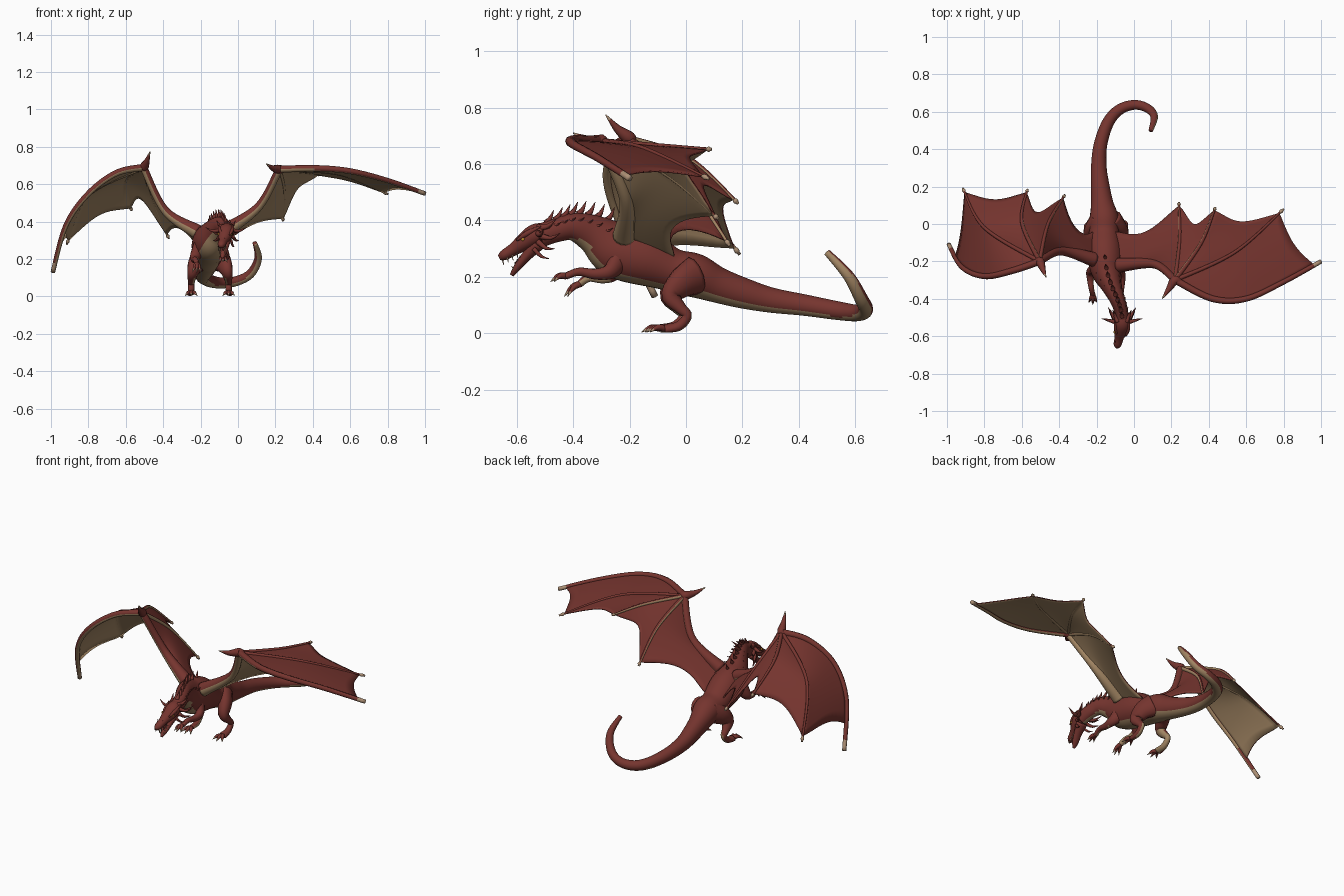
import bpy, bmesh, math
from mathutils import Vector

cube = bpy.data.objects.get("Cube")
if cube:
    bpy.data.objects.remove(cube)


def material(name, rgb):
    mat = bpy.data.materials.new(name)
    mat.use_nodes = True
    mat.diffuse_color = (*rgb, 1)
    mat.node_tree.nodes["Principled BSDF"].inputs["Base Color"].default_value = (*rgb, 1)
    return mat


RED = material("scale red", (.18, .035, .028))
BEIGE = material("belly beige", (.36, .235, .125))
HORN = material("claw horn", (.42, .28, .18))
DARK = material("mouth maroon", (.07, .012, .012))
EYE = material("eye amber", (.6, .3, .03))


def spline(points, count):
    """Smooth interpolation through points of any dimension."""
    out = []
    last = len(points) - 1
    for k in range(count):
        f = k / (count - 1) * last
        i = min(int(f), last - 1)
        u = f - i
        a, b, c, d = (points[min(max(i + o, 0), last)] for o in (-1, 0, 1, 2))
        out.append([q + .5 * u * (r - p + u * (2 * p - 5 * q + 4 * r - s + u * (3 * (q - r) + s - p)))
                    for p, q, r, s in zip(a, b, c, d)])
    return out


def finish(name, bm, mats):
    mesh = bpy.data.meshes.new(name)
    bm.to_mesh(mesh)
    bm.free()
    for mat in mats:
        mesh.materials.append(mat)
    for poly in mesh.polygons:
        poly.use_smooth = True
    obj = bpy.data.objects.new(name, mesh)
    bpy.context.scene.collection.objects.link(obj)
    return obj


def tube(name, points, mats=(RED,), rule=None, count=20, sides=10):
    """Oval tube along (x, y, z, half width[, half height]) points."""
    pts = [tuple(p) if len(p) == 5 else (*p, p[3]) for p in points]
    rings = spline(pts, count)
    pos = [Vector(r[:3]) for r in rings]
    bm = bmesh.new()
    loops, side = [], None
    for i, ring in enumerate(rings):
        t = (pos[min(i + 1, count - 1)] - pos[max(i - 1, 0)]).normalized()
        if side is None:
            side = t.cross(Vector((0, 0, 1)))
            if side.length < .1:
                side = Vector((1, 0, 0))
        side = (side - t * side.dot(t)).normalized()
        up = side.cross(t)
        w, h = max(ring[3], .001), max(ring[4], .001)
        angles = [math.tau * k / sides for k in range(sides)]
        loops.append([bm.verts.new(pos[i] + side * w * math.cos(a) + up * h * math.sin(a)) for a in angles])
    for i in range(count - 1):
        for k in range(sides):
            n = (k + 1) % sides
            face = bm.faces.new((loops[i][k], loops[i][n], loops[i + 1][n], loops[i + 1][k]))
            if rule:
                outward = face.calc_center_median() - (pos[i] + pos[i + 1]) / 2
                face.material_index = rule(outward.normalized(), (i + .5) / (count - 1))
    bm.faces.new(loops[0])
    tip = bm.faces.new(loops[-1])
    if rule:
        tip.material_index = rule(Vector((0, 0, 1)), 1)
    bmesh.ops.recalc_face_normals(bm, faces=bm.faces)
    return finish(name, bm, mats)


def spike(name, base, tip, r, mats=(RED,), sag=.15):
    a, b = Vector(base), Vector(tip)
    mid = (a + b) / 2 + Vector((0, 0, -sag * (b - a).length))
    return tube(name, [(*a, r), (*mid, r * .65), (*b, .001)], mats, None, 7, 6)


def clawed(start):
    return lambda n, f: int(f > start)


def underside(direction, limit, claw=2):
    """Beige where a face looks along the direction, horn past the claw fraction."""
    down = Vector(direction).normalized()
    return lambda n, f: 2 if f > claw else int(n.dot(down) > limit)


# Body, neck and tail
BODY = [(-.06, -.52, .345, .035, .042), (-.07, -.46, .365, .037, .042), (-.09, -.4, .377, .042, .05),
        (-.12, -.33, .352, .056, .07), (-.145, -.25, .3, .085, .1), (-.155, -.15, .268, .093, .1),
        (-.16, -.05, .225, .08, .077), (-.16, .03, .205, .078, .078), (-.17, .11, .172, .06, .064),
        (-.18, .2, .143, .05, .055), (-.188, .3, .118, .042, .045), (-.18, .42, .1, .036, .038),
        (-.14, .54, .08, .032, .033), (-.08, .61, .072, .029, .029), (0, .637, .085, .026, .026),
        (.07, .62, .125, .024, .024), (.108, .575, .205, .02, .02), (.09, .5, .287, .012, .012)]


def belly(n, f):
    low = Vector((0, -.35, -.93)) if f < .35 else Vector((0, 0, -1))
    curl = max(0, min(1, (f - .72) / .2))
    low = low.lerp(Vector((.8, -.3, -.45)), curl).normalized()
    return int(n.dot(low) > (.72 if f < .35 else .62) - .4 * curl)


tube("body_and_tail", BODY, (RED, BEIGE), belly, 100, 24)

# Spines along the neck and shoulders
for i, p in enumerate(spline(BODY[:6], 34)[3:31:3]):
    top = Vector((p[0], p[1], p[2] + p[4] * .9))
    spike(f"neck_spine_{i}", top, top + Vector((-.006, .028, .046)), .013)
    for s in (-1, 1):
        edge = Vector((p[0] + s * p[3] * .75, p[1], p[2] + p[4] * .5))
        spike(f"neck_scale_{i}_{s}", edge, edge + Vector((s * .01, .022, .01)), .005)

# Head
HX = -.064
tube("head", [(-.06, -.48, .36, .026, .03), (-.062, -.53, .352, .041, .038), (-.07, -.57, .326, .037, .033),
              (-.08, -.61, .298, .025, .023), (-.088, -.645, .277, .021, .019), (-.09, -.662, .268, .009, .01)],
     count=24, sides=14)
tube("lower_jaw", [(-.065, -.525, .318, .034, .027), (-.072, -.57, .268, .024, .017),
                   (-.08, -.6, .231, .019, .013), (-.084, -.618, .206, .007, .007)], count=14)
tube("tongue", [(-.067, -.54, .312, .018, .012), (-.074, -.575, .276, .013, .009),
                (-.08, -.605, .248, .004, .003)], (DARK,), count=10)
for s in (-1, 1):
    def on_head(off, y, z):
        return (HX + s * off, y, z)
    tube(f"brow_{s}", [(*on_head(.02, -.6, .33), .004), (*on_head(.032, -.565, .353), .01),
                       (*on_head(.04, -.515, .38), .003)], count=9, sides=8)
    spike(f"crown_horn_{s}", on_head(.022, -.525, .375), on_head(.05, -.46, .405), .014)
    spike(f"side_horn_{s}", on_head(.033, -.525, .355), on_head(.11, -.505, .37), .012)
    spike(f"back_horn_{s}", on_head(.033, -.515, .345), on_head(.075, -.445, .355), .012)
    spike(f"cheek_horn_{s}", on_head(.033, -.525, .325), on_head(.07, -.465, .3), .011)
    spike(f"jaw_horn_{s}", on_head(.026, -.54, .3), on_head(.045, -.485, .265), .009)
    spike(f"nose_horn_{s}", (-.086 + s * .01, -.64, .288), (-.086 + s * .016, -.625, .312), .006)
    bm = bmesh.new()
    bmesh.ops.create_uvsphere(bm, u_segments=10, v_segments=6, radius=.007)
    bmesh.ops.translate(bm, verts=bm.verts, vec=(-.07 + s * .034, -.578, .334))
    finish(f"eye_{s}", bm, (EYE,))
    for i in range(4):
        u = i / 3
        x, y = -.08 - .01 * u + s * .014, -.6 - .05 * u
        spike(f"upper_tooth_{i}_{s}", (x, y, .285 - .025 * u), (x, y + .004, .267 - .025 * u), .0035, (HORN,), 0)
        x, y = -.075 - .008 * u + s * .012, -.582 - .028 * u
        spike(f"lower_tooth_{i}_{s}", (x, y, .26 - .036 * u), (x, y - .008, .275 - .036 * u), .0035, (HORN,), 0)


# Legs, arms, feet and hands
def limb(name, s, path, shift, toes, reach, drop):
    back = underside((-s * .6, .5, -.5), .35)
    pts = [(-.15 + s * o, y + shift[0] * k / len(path), z + shift[1] * k / len(path), w, h)
           for k, (o, y, z, w, h) in enumerate(path)]
    tube(name, pts, (RED, BEIGE), lambda n, f: back(n, f) if f > .35 else 0, 26, 12)
    end = Vector(pts[-1][:3])
    for k in range(-1, 2):
        tip = end + Vector((k * toes, -reach + abs(k) * .012, -drop))
        knuckle = end.lerp(tip, .5) + Vector((0, 0, .01))
        tube(f"{name}_toe_{k}", [(*end, .012), (*knuckle, .01), (*tip, .001)],
             (RED, HORN), clawed(.72), 12, 8)


LEG = [(.035, .03, .205, .05, .07), (.072, -.015, .178, .04, .056), (.09, -.052, .132, .03, .038),
       (.098, -.02, .09, .02, .023), (.1, .004, .062, .016, .018), (.1, -.025, .026, .018, .017),
       (.1, -.075, .017, .022, .013)]
ARM = [(.05, -.235, .265, .032, .046), (.08, -.268, .22, .024, .029), (.083, -.32, .21, .018, .02),
       (.078, -.38, .218, .014, .015), (.07, -.425, .203, .015, .012)]
for s, side_name, leg_shift, arm_shift in ((1, "left", (0, 0), (0, 0)), (-1, "right", (-.02, 0), (.06, -.035))):
    limb(side_name + "_leg", s, LEG, leg_shift, .032, .065, .013)
    limb(side_name + "_arm", s, ARM, arm_shift, .022, .055, .02 if s > 0 else .045)


# Wings: arm, fingers fanning from the wrist, and a webbed membrane
def wing(name, s, wrist, fingers, arm, horn, dips, lead_reach):
    steps, across = 16, 12
    reaches = [lead_reach, .93, .93, .93, 1]
    paths = [[wrist] + f for f in fingers]
    curves = [[Vector(p) for p in spline(path, 101)] for path in paths + [[wrist] + arm]]
    for i, path in enumerate(paths):
        start, stop, limit = (.019, .012, .45) if i == 0 else (.012, .006, -.1)
        sizes = [start + (stop - start) * k / (len(path) - 1) for k in range(len(path))]
        tube(f"{name}_finger_{i}", [(*p, w) for p, w in zip(path, sizes)], (RED, BEIGE, HORN),
             underside((-s * .35, 0, -.9), limit, .94), 30, 8)
        end, before = curves[i][-1], curves[i][-8]
        tube(f"{name}_claw_{i}", [(*before, stop), (*before.lerp(end, .5), .01), (*end, .001)],
             (HORN,), count=8, sides=8)
    tube(f"{name}_arm", [(*p, r) for p, r in zip([wrist] + arm[:2], (.02, .023, .04))],
         (RED, BEIGE), underside((s * .7, 0, -.7), .05), 24, 14)
    middle = Vector(wrist).lerp(Vector(horn), .5) + Vector((0, 0, -.008))
    tube(f"{name}_wrist", [(*curves[0][6], .012), (*wrist, .025), (*middle, .015), (*horn, .002)],
         (RED, HORN), clawed(.84), 16)

    bm = bmesh.new()
    columns = []
    for i, dip in enumerate(dips):
        for k in range(across + (i == len(dips) - 1)):
            u = k / across
            bow = math.sin(math.pi * u)
            edge = (reaches[i] + (reaches[i + 1] - reaches[i]) * u) * (1 - dip * bow)
            column = []
            for j in range(steps + 1):
                t = j / steps * edge
                q = min(int(t * 100), 99)
                a, b = (c[q].lerp(c[q + 1], t * 100 - q) for c in curves[i:i + 2])
                column.append(bm.verts.new(a.lerp(b, u) + Vector((0, 0, .008 * bow * t))))
            columns.append(column)
    for c, d in zip(columns, columns[1:]):
        for j in range(steps):
            quad = (c[j], c[j + 1], d[j + 1], d[j])
            bm.faces.new(quad if s > 0 else quad[::-1])
    bmesh.ops.remove_doubles(bm, verts=bm.verts, dist=.0003)
    web = finish(f"{name}_membrane", bm, (RED, BEIGE))
    solid = web.modifiers.new("thickness", "SOLIDIFY")
    solid.thickness = .006
    solid.material_offset = 1


wing("left_wing", 1, (.22, -.3, .68),
     [[(.42, -.4, .685), (.6, -.4, .67), (.8, -.31, .62), (1, -.2, .55)],
      [(.54, -.15, .655), (.8, .08, .548)],
      [(.36, -.1, .665), (.435, .09, .652)],
      [(.245, -.07, .565), (.24, .115, .405)]],
     [(.11, -.215, .48), (-.08, -.22, .345), (-.11, -.04, .27)],
     (.15, -.4, .71), (.04, .14, .25, .15), .94)
wing("right_wing", -1, (-.505, -.2, .69),
     [[(-.65, -.25, .66), (-.8, -.28, .55), (-.92, -.23, .38), (-.99, -.11, .13)],
      [(-.8, -.02, .54), (-.915, .19, .28)],
      [(-.6, .01, .62), (-.57, .185, .46)],
      [(-.46, 0, .53), (-.37, .155, .31)]],
     [(-.39, -.145, .46), (-.215, -.19, .345), (-.21, -.04, .265)],
     (-.47, -.285, .775), (.05, .12, .3, .2), .86)
